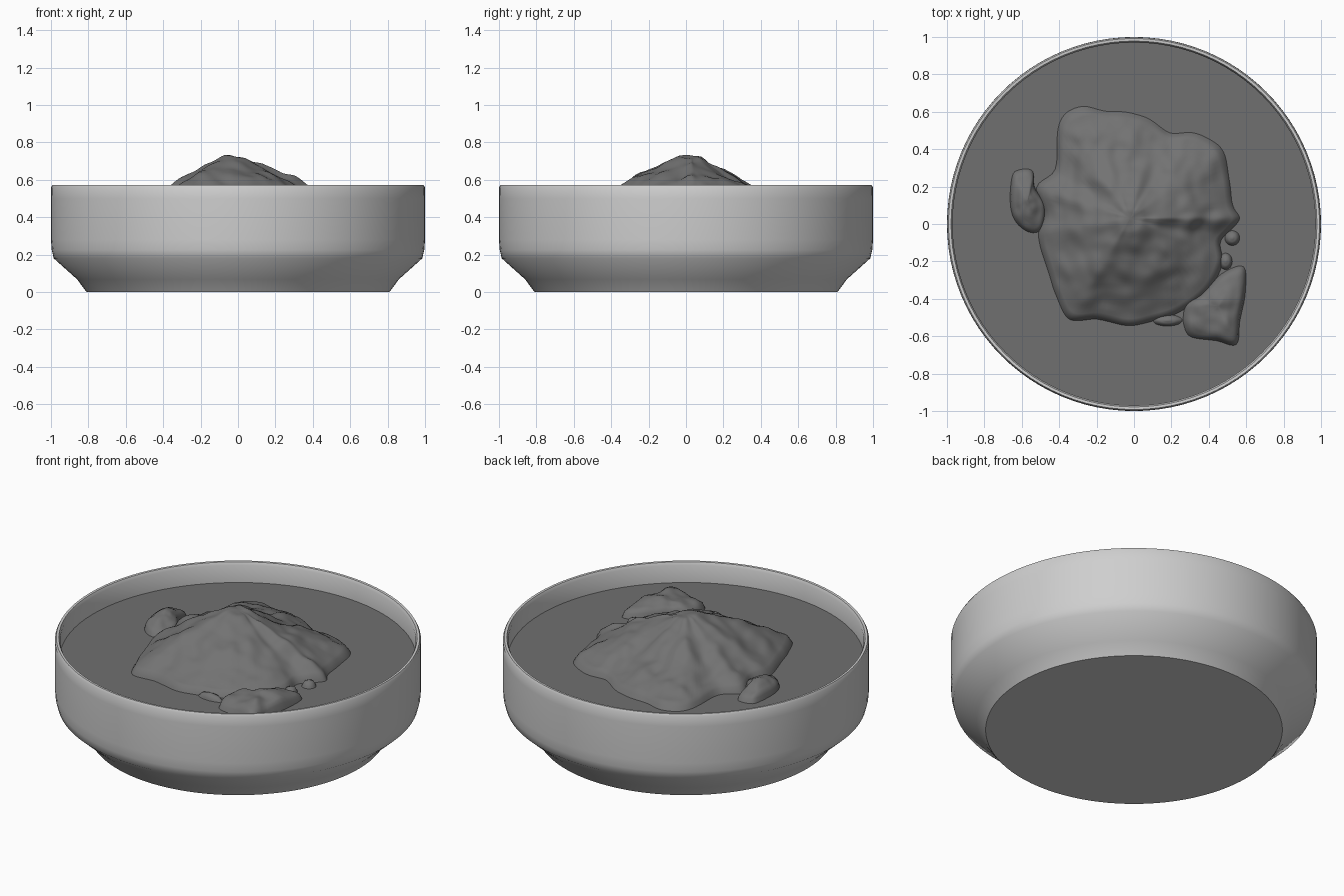
import bpy, bmesh, math
from mathutils import Vector, noise

if "Cube" in bpy.data.objects:
    bpy.data.objects.remove(bpy.data.objects["Cube"])


def material(name, grey):
    m = bpy.data.materials.new(name)
    m.diffuse_color = (grey, grey, grey, 1)
    m.use_nodes = True
    m.node_tree.nodes["Principled BSDF"].inputs["Base Color"].default_value = m.diffuse_color
    return m


BOWL = material("light grey ceramic", 0.62)
SOUP = material("dark grey liquid", 0.16)
FOOD = material("dark grey food", 0.17)
LEVEL = 0.45


def finish(name, bm, mat, angle):
    bmesh.ops.recalc_face_normals(bm, faces=bm.faces)
    me = bpy.data.meshes.new(name)
    bm.to_mesh(me)
    bm.free()
    ob = bpy.data.objects.new(name, me)
    bpy.context.collection.objects.link(ob)
    me.materials.append(mat)
    bpy.ops.object.select_all(action='DESELECT')
    ob.select_set(True)
    bpy.context.view_layer.objects.active = ob
    bpy.ops.object.shade_smooth_by_angle(angle=math.radians(angle))
    return ob


def lathe(name, profile, mat, angle, steps=96):
    bm = bmesh.new()
    vs = [bm.verts.new((r, 0, z)) for r, z in profile]
    es = [bm.edges.new(p) for p in zip(vs, vs[1:])]
    bmesh.ops.spin(bm, geom=vs + es, axis=(0, 0, 1), cent=(0, 0, 0),
                   steps=steps, angle=2 * math.pi)
    bmesh.ops.remove_doubles(bm, verts=bm.verts, dist=1e-5)
    return finish(name, bm, mat, angle)


def smooth_loop(pts, n):
    # closed Catmull-Rom curve through the outline points
    out, k = [], len(pts)
    for i in range(k):
        a, b, c, d = (Vector(pts[(i + j) % k]) for j in (-1, 0, 1, 2))
        for s in range(n):
            t = s / n
            out.append(0.5 * (2 * b + (c - a) * t + (2 * a - 5 * b + 4 * c - d) * t * t
                              + (3 * b - a - 3 * c + d) * t ** 3))
    return out


def lookup(table, t):
    for (t0, h0), (t1, h1) in zip(table, table[1:]):
        if t <= t1:
            return h0 + (h1 - h0) * (t - t0) / (t1 - t0)
    return table[-1][1]


def mound(name, outline, centre, heights, bump, rings, n, freq=6.0, steep_back=0.0, angle=60):
    # rings shrink from the outline to the centre, lifted by a height table and noise
    bm = bmesh.new()
    c, loop = Vector(centre), smooth_loop(outline, n)

    def lift(p, t):
        d = p - c
        back = steep_back * max(0, d.y) / max(d.length, 1e-4)
        te = min(1, t + back * 4 * t * (1 - t))
        q = Vector((p.x, p.y, 0.37))
        wob = noise.noise(q * freq) + 0.5 * noise.noise(q * freq * 2.3)
        return lookup(heights, te) + bump * wob * min(1, (1 - t) * 5 + 0.1)

    prev = None
    for r in range(rings):
        t = 1 - r / rings
        ring = []
        for p in loop:
            q = c + (p - c) * t
            ring.append(bm.verts.new((q.x, q.y, lift(q, t))))
        if prev:
            for i in range(len(ring)):
                j = (i + 1) % len(ring)
                bm.faces.new((prev[i], prev[j], ring[j], ring[i]))
        prev = ring
    top = bm.verts.new((c.x, c.y, lift(c, 0)))
    for i in range(len(prev)):
        bm.faces.new((prev[i], prev[(i + 1) % len(prev)], top))
    ob = finish(name, bm, FOOD, angle)
    if ob.data.polygons[-1].normal.z < 0:
        ob.data.flip_normals()
    return ob


# Bowl shell: foot, flared chamfer, straight wall, thin rim, inside wall
lathe("bowl", [(0, 0), (0.81, 0), (0.86, 0.068), (0.985, 0.18), (0.996, 0.225),
               (1.0, 0.28), (1.0, 0.5), (0.999, 0.56), (0.992, 0.573), (0.978, 0.572),
               (0.97, 0.555), (0.972, 0.45), (0.965, 0.25), (0.8, 0.08), (0, 0.06)],
      BOWL, 50)

# Liquid surface
lathe("liquid", [(0, LEVEL), (0.974, LEVEL)], SOUP, 30)

# Main heap of food
mound("food_heap",
      [(0.575, 0.03), (0.54, 0.1), (0.52, 0.25), (0.49, 0.39), (0.42, 0.46), (0.32, 0.5),
       (0.2, 0.5), (0.1, 0.57), (-0.02, 0.61), (-0.15, 0.62), (-0.28, 0.645), (-0.38, 0.6),
       (-0.42, 0.5), (-0.43, 0.3), (-0.53, 0.2), (-0.49, 0.05), (-0.52, -0.07),
       (-0.47, -0.25), (-0.42, -0.4), (-0.35, -0.52), (-0.2, -0.52), (-0.03, -0.555),
       (0.1, -0.53), (0.25, -0.48), (0.4, -0.37), (0.48, -0.22), (0.47, -0.1), (0.53, -0.03)],
      (-0.02, 0.03),
      [(0, 0.722), (0.12, 0.715), (0.25, 0.68), (0.4, 0.64), (0.55, 0.6), (0.67, 0.562),
       (0.85, 0.515), (0.95, 0.485), (1, 0.43)],
      0.026, 36, 5, 6.5, 0.09)

# Loose chunk at the front right
mound("food_chunk_right",
      [(0.26, -0.47), (0.28, -0.42), (0.36, -0.37), (0.47, -0.26), (0.59, -0.22),
       (0.6, -0.36), (0.57, -0.52), (0.55, -0.65), (0.44, -0.63), (0.3, -0.61), (0.26, -0.54)],
      (0.45, -0.44), [(0, 0.54), (0.4, 0.53), (0.8, 0.505), (0.93, 0.48), (1, 0.43)],
      0.02, 12, 5, 7)

# Loose chunk at the left
mound("food_chunk_left",
      [(-0.665, 0.1), (-0.655, 0.26), (-0.61, 0.3), (-0.54, 0.29), (-0.53, 0.2), (-0.47, 0.1),
       (-0.49, -0.03), (-0.55, -0.055), (-0.63, 0.0)],
      (-0.57, 0.12), [(0, 0.525), (0.4, 0.515), (0.8, 0.49), (0.93, 0.47), (1, 0.43)],
      0.02, 10, 5, 9)

# Small crumbs around the edge
for i, (x, y, rx, ry) in enumerate([(0.525, -0.075, 0.045, 0.045), (0.49, -0.2, 0.04, 0.05),
                                    (0.18, -0.515, 0.09, 0.035)]):
    ring = [(x + rx * math.cos(a * math.pi / 4), y + ry * math.sin(a * math.pi / 4))
            for a in range(8)]
    mound(f"food_crumb_{i + 1}", ring, (x, y),
          [(0, 0.485), (0.6, 0.475), (1, 0.44)], 0.006, 5, 3)
